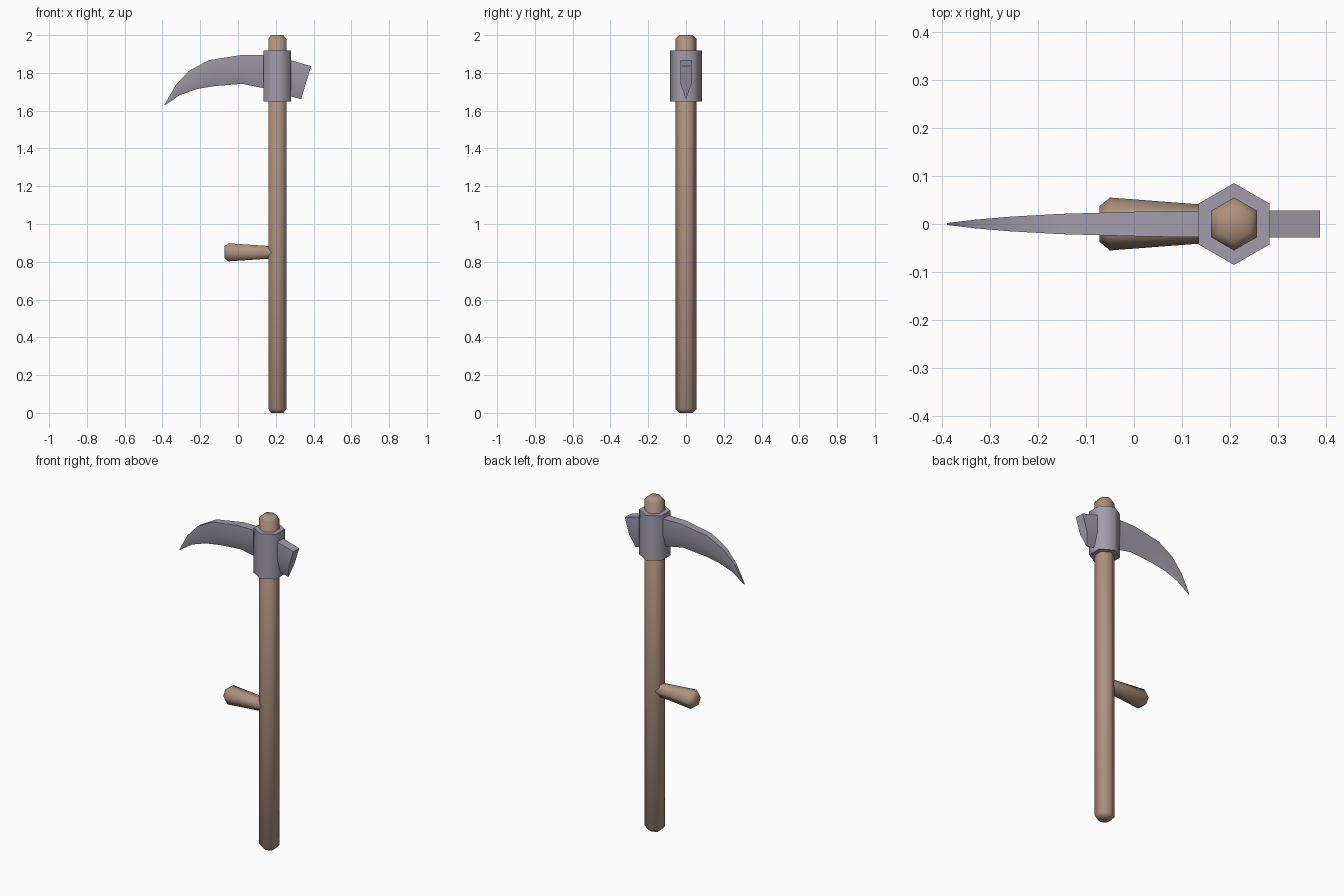
import bpy, bmesh, math
from mathutils import Vector

cube = bpy.data.objects.get("Cube")
if cube:
    bpy.data.objects.remove(cube, do_unlink=True)


def material(name, rgb):
    m = bpy.data.materials.new(name)
    m.use_nodes = True
    m.diffuse_color = (*rgb, 1)
    m.node_tree.nodes["Principled BSDF"].inputs["Base Color"].default_value = (*rgb, 1)
    return m


wood = material("warm wood", (0.43, 0.29, 0.21))
metal = material("grey metal", (0.36, 0.34, 0.41))


def loft(name, sections, mat, angle):
    """Skin a list of equal-sized rings and cap both ends."""
    bm = bmesh.new()
    rings = [[bm.verts.new(p) for p in s] for s in sections]
    n = len(rings[0])
    for a, b in zip(rings, rings[1:]):
        for i in range(n):
            j = (i + 1) % n
            bm.faces.new((a[i], a[j], b[j], b[i]))
    bm.faces.new(rings[0])
    bm.faces.new(rings[-1])
    bmesh.ops.recalc_face_normals(bm, faces=bm.faces)
    mesh = bpy.data.meshes.new(name)
    bm.to_mesh(mesh)
    bm.free()
    mesh.materials.append(mat)
    ob = bpy.data.objects.new(name, mesh)
    bpy.context.collection.objects.link(ob)
    bpy.ops.object.select_all(action='DESELECT')
    ob.select_set(True)
    bpy.context.view_layer.objects.active = ob
    bpy.ops.object.shade_smooth_by_angle(angle=math.radians(angle))
    return ob


def hexagon(centre, r, axis):
    """Hexagon with two corners pointing along y, facing the given axis."""
    ring = []
    for k in range(6):
        a = math.radians(60 * k)
        y, s = r * math.cos(a), r * math.sin(a)
        offset = Vector((s, y, 0)) if axis == 'z' else Vector((0, y, s))
        ring.append(Vector(centre) + offset)
    return ring


def edge_section(top, bottom, half, mid=0.55):
    """Five-sided section: flat back, straight cheeks, sharp lower edge."""
    t = Vector((top[0], 0, top[1]))
    b = Vector((bottom[0], 0, bottom[1]))
    m = t.lerp(b, mid)
    w = Vector((0, half, 0))
    return [t - w, t + w, m + w, b, m - w]


POLE_X = 0.208

# Long shaft with chamfered ends
loft("shaft", [hexagon((POLE_X, 0, z), r, 'z') for z, r in
               ((0, 0.037), (0.02, 0.055), (1.98, 0.055), (2, 0.037))], wood, 80)

# Side grip, flaring outwards
loft("side_grip", [hexagon((x, 0, 0.85), r, 'x') for x, r in
                   ((0.2, 0.036), (-0.05, 0.055), (-0.072, 0.037))], wood, 80)

# Metal collar around the shaft
loft("collar", [hexagon((POLE_X, 0, z), 0.085, 'z') for z in (1.648, 1.918)],
     metal, 70)

# Curved blade: top point, bottom point, half thickness
blade = [
    ((0.17, 1.893), (0.17, 1.712), 0.028),
    ((0.02, 1.895), (0.02, 1.742), 0.026),
    ((-0.155, 1.867), (-0.125, 1.73), 0.021),
    ((-0.26, 1.81), (-0.215, 1.715), 0.015),
    ((-0.33, 1.735), (-0.305, 1.684), 0.009),
    ((-0.389, 1.632), (-0.387, 1.629), 0.002),
]
loft("curved_blade", [edge_section(*s) for s in blade], metal, 65)

# Short wedge behind the collar
loft("back_wedge", [edge_section(*s) for s in (
    ((0.23, 1.881), (0.23, 1.69), 0.028),
    ((0.387, 1.836), (0.334, 1.66), 0.028))], metal, 65)
